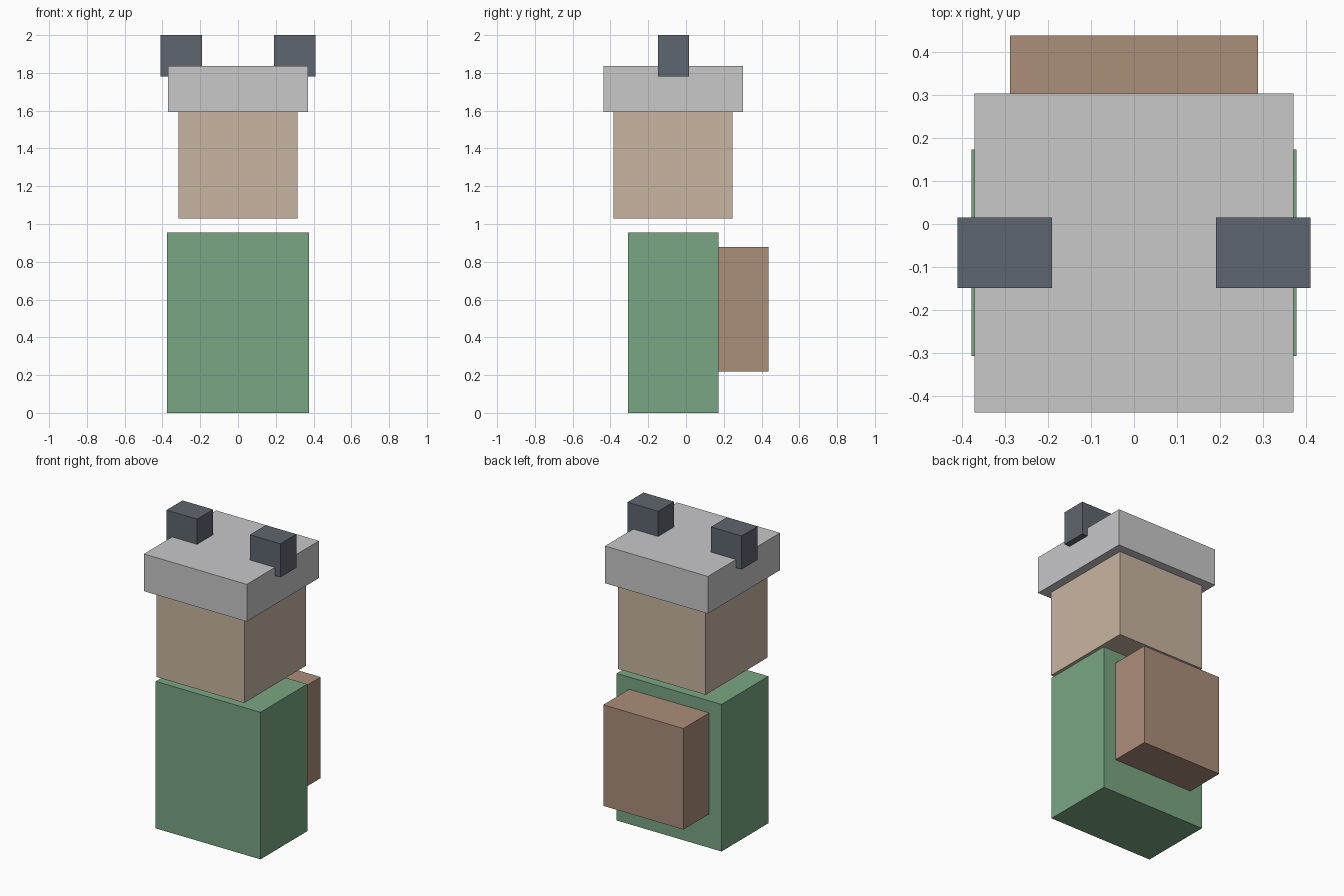
import bpy

if "Cube" in bpy.data.objects:
    bpy.data.objects.remove(bpy.data.objects["Cube"])


def material(name, srgb):
    m = bpy.data.materials.new(name)
    lin = [((c / 255 + 0.055) / 1.055) ** 2.4 for c in srgb]
    m.diffuse_color = (*lin, 1.0)
    m.use_nodes = True
    m.node_tree.nodes["Principled BSDF"].inputs["Base Color"].default_value = m.diffuse_color
    return m


def box(name, x, y, z, mat):
    """Box spanning the (min, max) ranges on each axis."""
    spans = (x, y, z)
    bpy.ops.mesh.primitive_cube_add(size=1, location=[(a + b) / 2 for a, b in spans])
    ob = bpy.context.object
    ob.name = name
    ob.scale = [b - a for a, b in spans]
    bpy.ops.object.transform_apply(location=False, rotation=False, scale=True)
    ob.data.materials.append(mat)
    return ob


green = material("green_cloth", (122, 166, 130))
brown = material("brown_leather", (172, 142, 122))
tan = material("tan_skin", (200, 181, 161))
grey = material("light_grey_metal", (200, 200, 202))
slate = material("dark_slate", (95, 102, 111))

# Body and backpack
box("body", (-0.377, 0.377), (-0.307, 0.173), (0, 0.956), green)
box("backpack", (-0.288, 0.288), (0.173, 0.438), (0.22, 0.877), brown)

# Floating head with helmet slab
box("head", (-0.315, 0.315), (-0.385, 0.247), (1.03, 1.594), tan)
box("helmet", (-0.37, 0.37), (-0.438, 0.303), (1.594, 1.836), grey)

# Horn blocks, overlapping the helmet's side edges
for side, x in (("left", (-0.41, -0.19)), ("right", (0.19, 0.41))):
    box(side + "_horn", x, (-0.149, 0.015), (1.782, 2.0), slate)
